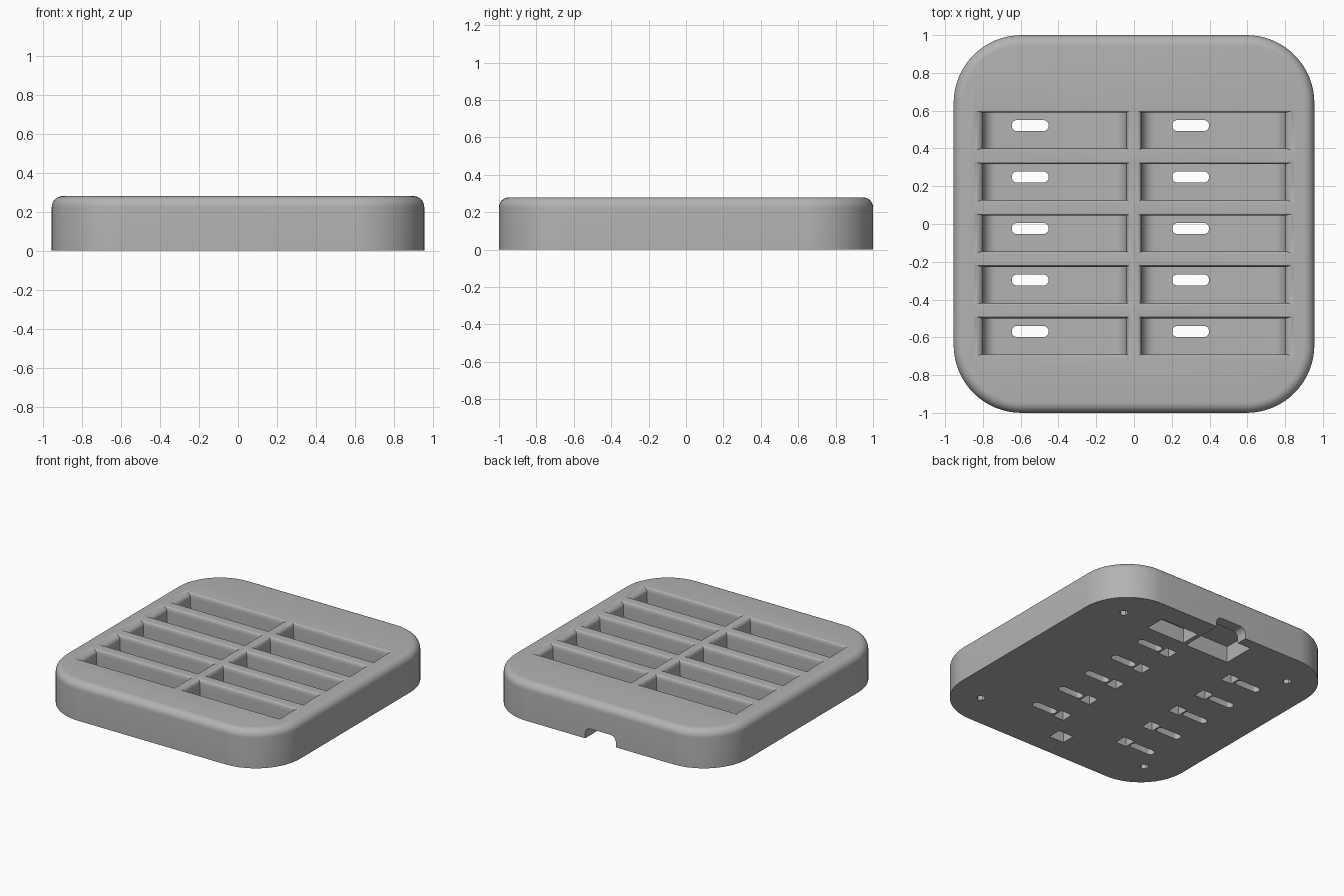
import bpy, bmesh
from math import sin, cos, pi
from mathutils import Matrix, Vector

cube = bpy.data.objects.get("Cube")
if cube:
    bpy.data.objects.remove(cube, do_unlink=True)

HEIGHT, FLOOR = 0.28, 0.12
ROW_PITCH, TOP_ROW = 0.2725, 0.495
ROWS = [TOP_ROW - ROW_PITCH * i for i in range(5)]

grey = bpy.data.materials.new("plain grey")
grey.use_nodes = True
grey.diffuse_color = (0.45, 0.45, 0.45, 1)
grey.node_tree.nodes["Principled BSDF"].inputs["Base Color"].default_value = grey.diffuse_color


def rounded_rect(x0, x1, y0, y1, r, steps=6):
    """Counter-clockwise outline; r = 0 gives a plain rectangle."""
    if r == 0:
        return [(x0, y0), (x1, y0), (x1, y1), (x0, y1)]
    centres = [(x1 - r, y1 - r), (x0 + r, y1 - r), (x0 + r, y0 + r), (x1 - r, y0 + r)]
    return [(cx + r * cos(a), cy + r * sin(a))
            for q, (cx, cy) in enumerate(centres)
            for a in [(q + i / steps) * pi / 2 for i in range(steps + 1)]]


def loft(bm, sections):
    """Close a solid through (outline, z) sections listed upwards."""
    rings = [[bm.verts.new((x, y, z)) for x, y in outline] for outline, z in sections]
    n = len(rings[0])
    bm.faces.new(rings[0][::-1])
    bm.faces.new(rings[-1])
    for low, high in zip(rings, rings[1:]):
        for i in range(n):
            j = (i + 1) % n
            bm.faces.new((low[i], low[j], high[j], high[i]))
    return [v for ring in rings for v in ring]


def prism(bm, x0, x1, y0, y1, z0, z1, r=0, steps=6):
    outline = rounded_rect(x0, x1, y0, y1, r, steps)
    return loft(bm, [(outline, z0), (outline, z1)])


def make_object(name, bm):
    bmesh.ops.recalc_face_normals(bm, faces=bm.faces)
    mesh = bpy.data.meshes.new(name)
    bm.to_mesh(mesh)
    bm.free()
    mesh.materials.append(grey)
    obj = bpy.data.objects.new(name, mesh)
    bpy.context.collection.objects.link(obj)
    return obj


# Tray body: rounded block with a filleted top rim
bm = bmesh.new()
fillet, corner = 0.055, 0.36
sections = [(rounded_rect(-0.955, 0.955, -1, 1, corner, 16), 0)]
for i in range(9):
    a = i / 8 * pi / 2
    d = fillet * (1 - cos(a))
    sections.append((rounded_rect(-0.955 + d, 0.955 - d, -1 + d, 1 - d, corner - d, 16),
                     HEIGHT - fillet + fillet * sin(a)))
loft(bm, sections)
body = make_object("tray_body", bm)

# Pockets: curved floor ends and rolled top edges
pockets = bmesh.new()
floor_r, lip_h, steps = 0.07, 0.035, 6
levels = []
for i in range(steps + 1):
    a = i / steps * pi / 2
    levels.append((floor_r * (1 - sin(a)), 0, FLOOR + floor_r * (1 - cos(a))))
for i in range(steps + 1):
    a = i / steps * pi / 2
    levels.append((0, 1 - cos(a), HEIGHT - lip_h + lip_h * sin(a)))
levels.append((0, 1, HEIGHT + 0.1))
for side in (-1, 1):
    for y in ROWS:
        sections = []
        for inset, lip, z in levels:
            ends = sorted((side * (0.04 + inset - 0.018 * lip),
                           side * (0.8 - inset + 0.05 * lip)))
            half = 0.095 + 0.012 * lip
            sections.append((rounded_rect(*ends, y - half, y + half, 0), z))
        loft(pockets, sections)

# Underside: slots into every pocket with a small square recess beside each
recesses = bmesh.new()
for slot_x, recess_x in ((-0.55, -0.4), (0.3, 0.145)):
    for y in ROWS:
        y += 0.026
        prism(recesses, slot_x - 0.097, slot_x + 0.097, y - 0.029, y + 0.029,
              -0.1, FLOOR + 0.04, 0.026)
        prism(recesses, recess_x - 0.044, recess_x + 0.044, y - 0.044, y + 0.044, -0.1, 0.08)

# Underside: large recesses and the front recess
prism(recesses, 0.15, 0.46, 0.69, 0.84, -0.1, 0.11)
prism(recesses, -0.24, 0.117, 0.68, 0.92, -0.1, 0.12)
prism(recesses, -0.09, 0.03, -0.84, -0.74, -0.1, 0.08)

# Underside: screw holes near the corners
for x in (-0.71, 0.71):
    for y in (-0.74, 0.74):
        bmesh.ops.create_cone(recesses, cap_ends=True, segments=6, radius1=0.03, radius2=0.03,
                              depth=0.2, matrix=Matrix.Translation((x, y, 0)))

# Cable notch through the back wall
notch = bmesh.new()
verts = prism(notch, -0.13, 0.12, -0.08, 0.08, -1.1, -0.85, 0.045)
bmesh.ops.rotate(notch, verts=verts, cent=Vector(), matrix=Matrix.Rotation(pi / 2, 3, "X"))

# Cut everything out of the body
bpy.context.view_layer.objects.active = body
for name, bm in (("pocket_cutter", pockets), ("recess_cutter", recesses), ("notch_cutter", notch)):
    cutter = make_object(name, bm)
    cutter.hide_render = True
    mod = body.modifiers.new(name, "BOOLEAN")
    mod.operation, mod.solver, mod.object = "DIFFERENCE", "EXACT", cutter
    bpy.ops.object.modifier_apply(modifier=mod.name)
    bpy.data.objects.remove(cutter, do_unlink=True)

bpy.ops.object.select_all(action="DESELECT")
body.select_set(True)
bpy.ops.object.shade_smooth_by_angle(angle=pi / 6)
